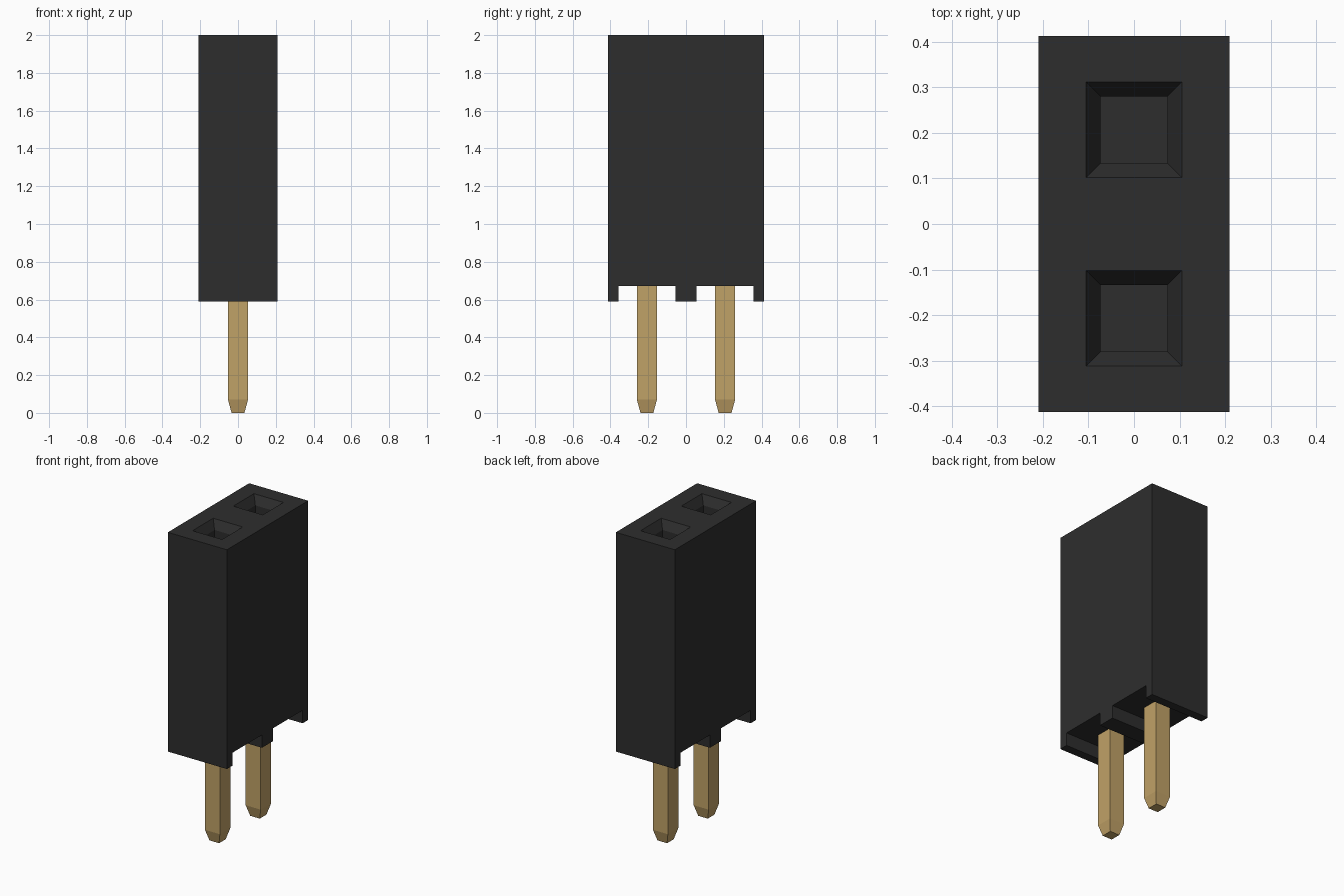
import bpy
import bmesh

if "Cube" in bpy.data.objects:
    bpy.data.objects.remove(bpy.data.objects["Cube"], do_unlink=True)

PITCH = 0.207            # distance of each contact from the centre
HALF_X, HALF_Y = 0.21, 0.413
FOOT_Z, RECESS_Z, TOP_Z = 0.59, 0.673, 2.0


def make_material(name, color, roughness):
    mat = bpy.data.materials.new(name)
    mat.use_nodes = True
    mat.diffuse_color = (*color, 1)
    bsdf = mat.node_tree.nodes["Principled BSDF"]
    bsdf.inputs["Base Color"].default_value = (*color, 1)
    bsdf.inputs["Roughness"].default_value = roughness
    return mat


def finish(name, bm, mat):
    bmesh.ops.recalc_face_normals(bm, faces=bm.faces)
    mesh = bpy.data.meshes.new(name)
    bm.to_mesh(mesh)
    bm.free()
    mesh.materials.append(mat)
    obj = bpy.data.objects.new(name, mesh)
    bpy.context.collection.objects.link(obj)
    return obj


def square_column(name, y, sections, mat):
    """Stack square sections given as (half width, z) and cap both ends."""
    bm = bmesh.new()
    rings = [[bm.verts.new((sx * h, y + sy * h, z))
              for sx, sy in ((-1, -1), (1, -1), (1, 1), (-1, 1))]
             for h, z in sections]
    for low, high in zip(rings, rings[1:]):
        for i in range(4):
            j = (i + 1) % 4
            bm.faces.new((low[i], low[j], high[j], high[i]))
    bm.faces.new(rings[0])
    bm.faces.new(rings[-1])
    return finish(name, bm, mat)


black = make_material("black plastic", (0.027, 0.027, 0.027), 0.6)
gold = make_material("gold metal", (0.53, 0.36, 0.135), 0.5)

# Housing: side profile with three standoff feet, extruded across the width
half = [(0.056, FOOT_Z), (0.056, RECESS_Z), (0.357, RECESS_Z),
        (0.357, FOOT_Z), (HALF_Y, FOOT_Z), (HALF_Y, TOP_Z)]
profile = half + [(-y, z) for y, z in reversed(half)]
bm = bmesh.new()
side = bm.faces.new([bm.verts.new((-HALF_X, y, z)) for y, z in profile])
extruded = bmesh.ops.extrude_face_region(bm, geom=[side])["geom"]
bmesh.ops.translate(bm, vec=(2 * HALF_X, 0, 0),
                    verts=[v for v in extruded if isinstance(v, bmesh.types.BMVert)])
housing = finish("housing", bm, black)

# Sockets: square holes with a chamfered entry, cut into the top
for label, y in (("front", -PITCH), ("back", PITCH)):
    cutter = square_column(label + "_socket_cutter", y,
                           [(0.073, 1.0), (0.073, TOP_Z - 0.055),
                            (0.105, TOP_Z), (0.105, TOP_Z + 0.05)], black)
    cutter.hide_render = True
    mod = housing.modifiers.new(label + "_socket", "BOOLEAN")
    mod.operation = "DIFFERENCE"
    mod.solver = "EXACT"
    mod.object = cutter
    bpy.context.view_layer.objects.active = housing
    bpy.ops.object.modifier_apply(modifier=mod.name)
    bpy.data.objects.remove(cutter, do_unlink=True)

    # Contact pin with a tapered tip, set slightly into the housing
    square_column(label + "_pin", y,
                  [(0.034, 0), (0.053, 0.07), (0.053, RECESS_Z + 0.05)], gold)
